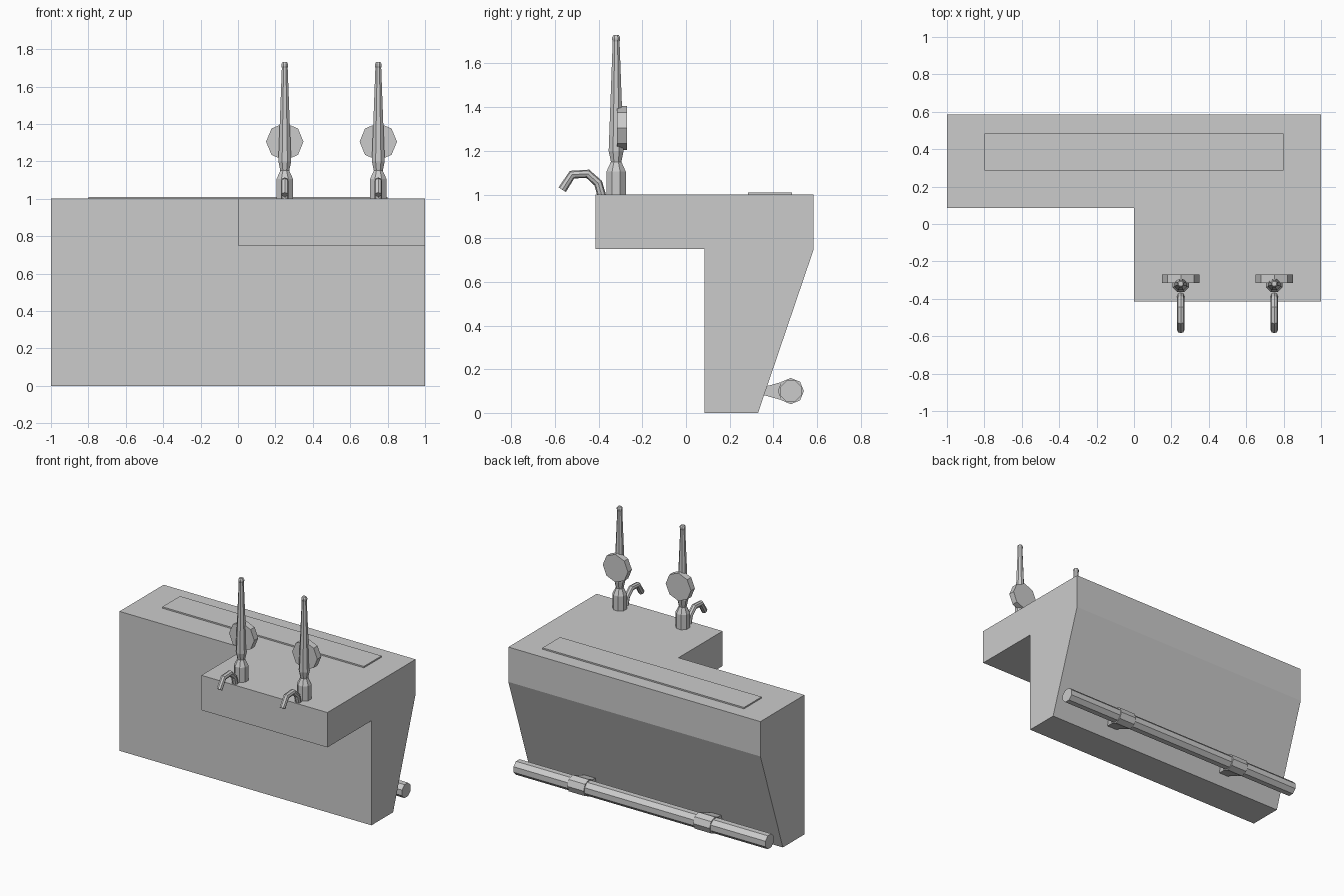
import bpy, bmesh
from math import sin, cos, pi, radians

if "Cube" in bpy.data.objects:
    bpy.data.objects.remove(bpy.data.objects["Cube"])


def finish(name, bm):
    bmesh.ops.recalc_face_normals(bm, faces=bm.faces)
    mesh = bpy.data.meshes.new(name)
    bm.to_mesh(mesh)
    bm.free()
    obj = bpy.data.objects.new(name, mesh)
    bpy.context.collection.objects.link(obj)
    return obj


def loft(name, rings):
    """Skin a list of equal-sized point rings and cap both ends."""
    bm = bmesh.new()
    vs = [[bm.verts.new(p) for p in ring] for ring in rings]
    n = len(vs[0])
    for a, b in zip(vs, vs[1:]):
        for i in range(n):
            j = (i + 1) % n
            bm.faces.new((a[i], a[j], b[j], b[i]))
    bm.faces.new(vs[0])
    bm.faces.new(vs[-1])
    return finish(name, bm)


def extrude_x(name, profile, x0, x1):
    return loft(name, [[(x, y, z) for y, z in profile] for x in (x0, x1)])


def box(name, x, y, z):
    return extrude_x(name, [(y[0], z[0]), (y[1], z[0]), (y[1], z[1]), (y[0], z[1])], *x)


def octagon(cy, cz, r, turn=0.0):
    return [(cy + r * cos(turn + i * pi / 4), cz + r * sin(turn + i * pi / 4)) for i in range(8)]


# Counter: side profile with overhang, cut away on the left half
counter = extrude_x("bar_counter", [(0.085, 0), (0.33, 0), (0.585, 0.75), (0.585, 1),
                                    (-0.415, 1), (-0.415, 0.75), (0.085, 0.75)], -1, 1)
cutter = box("overhang_cutter", (-1.5, 0), (-1, 0.085), (-0.5, 1.5))
cut = counter.modifiers.new("cut", 'BOOLEAN')
cut.operation = 'DIFFERENCE'
cut.solver = 'EXACT'
cut.object = cutter
bpy.context.view_layer.objects.active = counter
bpy.ops.object.modifier_apply(modifier="cut")
bpy.data.objects.remove(cutter)

# Thin mat on the counter top
box("counter_mat", (-0.8, 0.8), (0.285, 0.485), (0.995, 1.01))

# Foot rail with two brackets
extrude_x("foot_rail", octagon(0.48, 0.10, 0.052, pi / 8), -1, 1)
for i, x in enumerate((-0.5, 0.5)):
    extrude_x(f"rail_sleeve_{i}", octagon(0.48, 0.10, 0.06), x - 0.065, x + 0.065)
    loft(f"rail_strut_{i}", [[(x + sx * w, y, 0.10 + sz * h) for sx, sz in
                             ((-1, -1), (1, -1), (1, 1), (-1, 1))]
                            for y, w, h in ((0.35, 0.035, 0.017), (0.44, 0.06, 0.042))])

# Beer taps
TAP_Y = -0.32
TOWER = [(0.048, 0.995), (0.048, 1.105), (0.026, 1.15), (0.037, 1.2),
         (0.017, 1.7), (0.02, 1.71), (0.02, 1.72), (0.013, 1.73)]
SPOUT = [(-0.386, 0.995), (-0.402, 1.052), (-0.45, 1.095), (-0.522, 1.091), (-0.567, 1.022)]
for i, x in enumerate((0.25, 0.75)):
    loft(f"tap_handle_{i}", [[(x + u, TAP_Y + v, z) for u, v in octagon(0, 0, r, pi / 8)]
                             for r, z in TOWER])
    loft(f"tap_badge_{i}", [[(px, y, pz) for px, pz in octagon(x, 1.305, 0.1)]
                            for y in (-0.315, -0.27)])
    # Curved spout
    curve = bpy.data.curves.new(f"tap_spout_{i}", 'CURVE')
    curve.dimensions = '3D'
    curve.bevel_depth = 0.02
    curve.bevel_resolution = 2
    curve.use_fill_caps = True
    line = curve.splines.new('POLY')
    line.points.add(len(SPOUT) - 1)
    for p, (y, z) in zip(line.points, SPOUT):
        p.co = (x, y, z, 1)
    line.use_smooth = False
    bpy.context.collection.objects.link(bpy.data.objects.new(f"tap_spout_{i}", curve))
